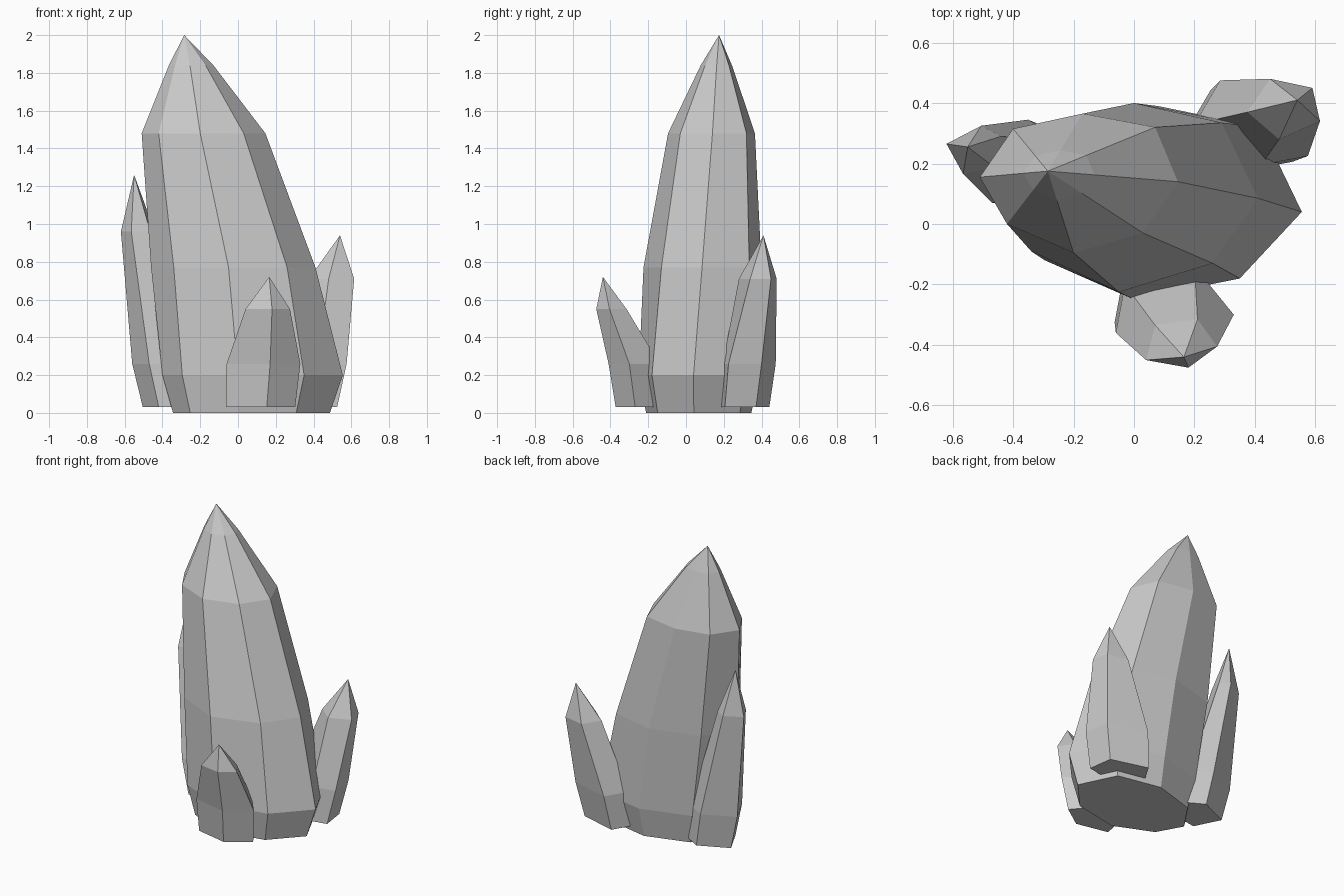
import bpy, bmesh
from mathutils import Vector

if "Cube" in bpy.data.objects:
    bpy.data.objects.remove(bpy.data.objects["Cube"])


def scaled(ring, k, about):
    """Copy of an (x, y) ring scaled about a point."""
    c = Vector(about)
    return [c + (Vector(p) - c) * k for p in ring]


def centre(ring):
    return sum((Vector(p) for p in ring), Vector((0, 0))) / len(ring)


def crystal(name, layers, apex):
    """Loft stacked (z, ring) layers and close them with a point."""
    bm = bmesh.new()
    rings = [[bm.verts.new((p[0], p[1], z)) for p in ring] for z, ring in layers]
    tip = bm.verts.new(apex)
    n = len(rings[0])
    bm.faces.new(rings[0][::-1])
    for i in range(n):
        j = (i + 1) % n
        for a, b in zip(rings, rings[1:]):
            bm.faces.new((a[i], a[j], b[j], b[i]))
        bm.faces.new((rings[-1][i], rings[-1][j], tip))
    bmesh.ops.recalc_face_normals(bm, faces=bm.faces)
    me = bpy.data.meshes.new(name)
    bm.to_mesh(me)
    bm.free()
    bpy.context.collection.objects.link(bpy.data.objects.new(name, me))


def small_crystal(name, low, high, z_high, apex, drift):
    """Five-sided shard whose foot narrows and drifts towards the main crystal."""
    foot = [p + Vector(drift) for p in scaled(low, 0.94, centre(low))]
    crystal(name, [(0.03, foot), (0.26, low), (z_high, high)], apex)


# Main eight-sided leaning crystal
low = [(0.555, 0.04), (0.42, 0.32), (0.08, 0.39), (-0.25, 0.29),
       (-0.40, 0.07), (-0.295, -0.12), (0.0, -0.25), (0.35, -0.18)]
mid = [(0.41, 0.085), (0.29, 0.335), (0.0, 0.40), (-0.33, 0.31),
       (-0.46, 0.11), (-0.34, -0.09), (-0.05, -0.225), (0.26, -0.13)]
shoulder = [(0.145, 0.14), (0.07, 0.32), (-0.17, 0.365), (-0.40, 0.315),
            (-0.51, 0.155), (-0.42, 0.0), (-0.20, -0.095), (0.03, -0.03)]
apex = (-0.285, 0.175, 2.0)
crystal("main_crystal",
        [(0, scaled(low, 0.87, (0.03, 0.05))), (0.2, low), (0.77, mid),
         (1.48, shoulder), (1.84, scaled(shoulder, 0.36, apex[:2]))], apex)

# Shard at the front
small_crystal("front_crystal",
              [(-0.06, -0.36), (0.17, -0.41), (0.33, -0.30), (0.20, -0.14), (-0.03, -0.20)],
              [(0.04, -0.45), (0.18, -0.475), (0.275, -0.405), (0.21, -0.315), (0.07, -0.335)],
              0.55, (0.165, -0.44, 0.72), (-0.015, 0.03))

# Shard at the back right
small_crystal("right_crystal",
              [(0.575, 0.225), (0.55, 0.40), (0.285, 0.475), (0.20, 0.33), (0.42, 0.195)],
              [(0.615, 0.34), (0.59, 0.45), (0.45, 0.48), (0.375, 0.37), (0.48, 0.28)],
              0.71, (0.54, 0.41, 0.94), (-0.04, -0.025))

# Shard at the left
small_crystal("left_crystal",
              [(-0.56, 0.25), (-0.47, 0.07), (-0.28, 0.10), (-0.22, 0.27), (-0.35, 0.345)],
              [(-0.62, 0.265), (-0.565, 0.165), (-0.465, 0.19), (-0.44, 0.29), (-0.505, 0.325)],
              0.96, (-0.55, 0.255, 1.26), (0.045, -0.01))
